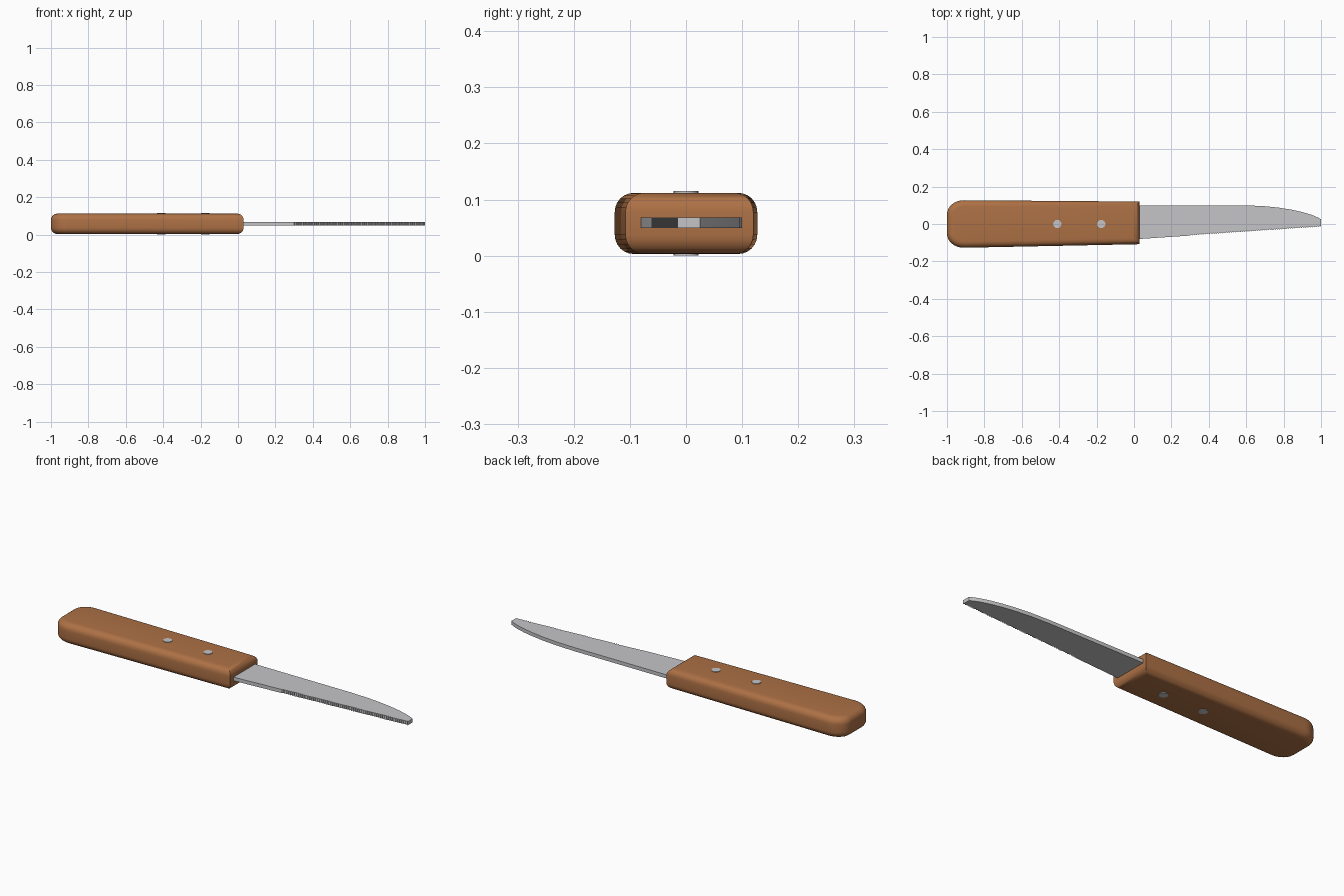
import bpy, bmesh, math

if "Cube" in bpy.data.objects:
    bpy.data.objects.remove(bpy.data.objects["Cube"])


def material(name, rgb):
    m = bpy.data.materials.new(name)
    m.diffuse_color = (*rgb, 1)
    m.use_nodes = True
    m.node_tree.nodes["Principled BSDF"].inputs["Base Color"].default_value = m.diffuse_color
    return m


wood = material("brown wood", (0.42, 0.165, 0.06))
steel = material("grey steel", (0.56, 0.56, 0.58))


def extruded(name, outline, z0, z1, mat, bevel=0):
    """Extrude a counter-clockwise xy outline; optionally round its top and bottom rims."""
    bm = bmesh.new()
    face = bm.faces.new([bm.verts.new((x, y, z0)) for x, y in outline])
    geom = bmesh.ops.extrude_face_region(bm, geom=[face])["geom"]
    for v in geom:
        if isinstance(v, bmesh.types.BMVert):
            v.co.z = z1
    bmesh.ops.recalc_face_normals(bm, faces=bm.faces)
    if bevel:
        rims = [e for e in bm.edges if abs(e.verts[0].co.z - e.verts[1].co.z) < 1e-6]
        bmesh.ops.bevel(bm, geom=rims, offset=bevel, segments=6, profile=0.5,
                        affect='EDGES', clamp_overlap=True)
    me = bpy.data.meshes.new(name)
    bm.to_mesh(me)
    bm.free()
    me.materials.append(mat)
    ob = bpy.data.objects.new(name, me)
    bpy.context.collection.objects.link(ob)
    bpy.ops.object.select_all(action='DESELECT')
    ob.select_set(True)
    bpy.context.view_layer.objects.active = ob
    bpy.ops.object.shade_smooth_by_angle(angle=math.radians(32))
    return ob


# Handle: tapered toward the blade, rounded butt end
outline = [(0.03, -0.108), (0.03, 0.12)]
for sign, start in ((1, 90), (-1, 180)):
    for i in range(9):
        a = math.radians(start + i * 90 / 8)
        outline.append((-0.91 + 0.09 * math.cos(a), sign * 0.052 + 0.075 * math.sin(a)))
extruded("handle", outline, 0.003, 0.112, wood, bevel=0.034)

# Blade: straight spine curving to a blunt tip, serrated lower edge
def edge_y(x):
    return -0.08 + (x - 0.03) * 0.065 / 0.97

spine = [(1, 0.025), (0.985, 0.034), (0.95, 0.049), (0.9, 0.064), (0.84, 0.077),
         (0.77, 0.088), (0.69, 0.096), (0.58, 0.1), (-0.1, 0.1)]
teeth = 60
cutting = [(-0.1, -0.08), (0.03, -0.08)]
for i in range(teeth):
    x = 0.3 + 0.7 * i / teeth
    cutting += [(x, edge_y(x)), (x + 0.35 / teeth, edge_y(x) + 0.006)]
cutting.append((1, edge_y(1)))
extruded("blade", cutting + spine, 0.049, 0.068, steel)

# Rivets passing through the handle
for i, x in enumerate((-0.41, -0.175)):
    circle = [(x + 0.022 * math.cos(math.tau * k / 24), 0.022 * math.sin(math.tau * k / 24))
              for k in range(24)]
    extruded(f"rivet_{i + 1}", circle, 0.0, 0.115, steel)
